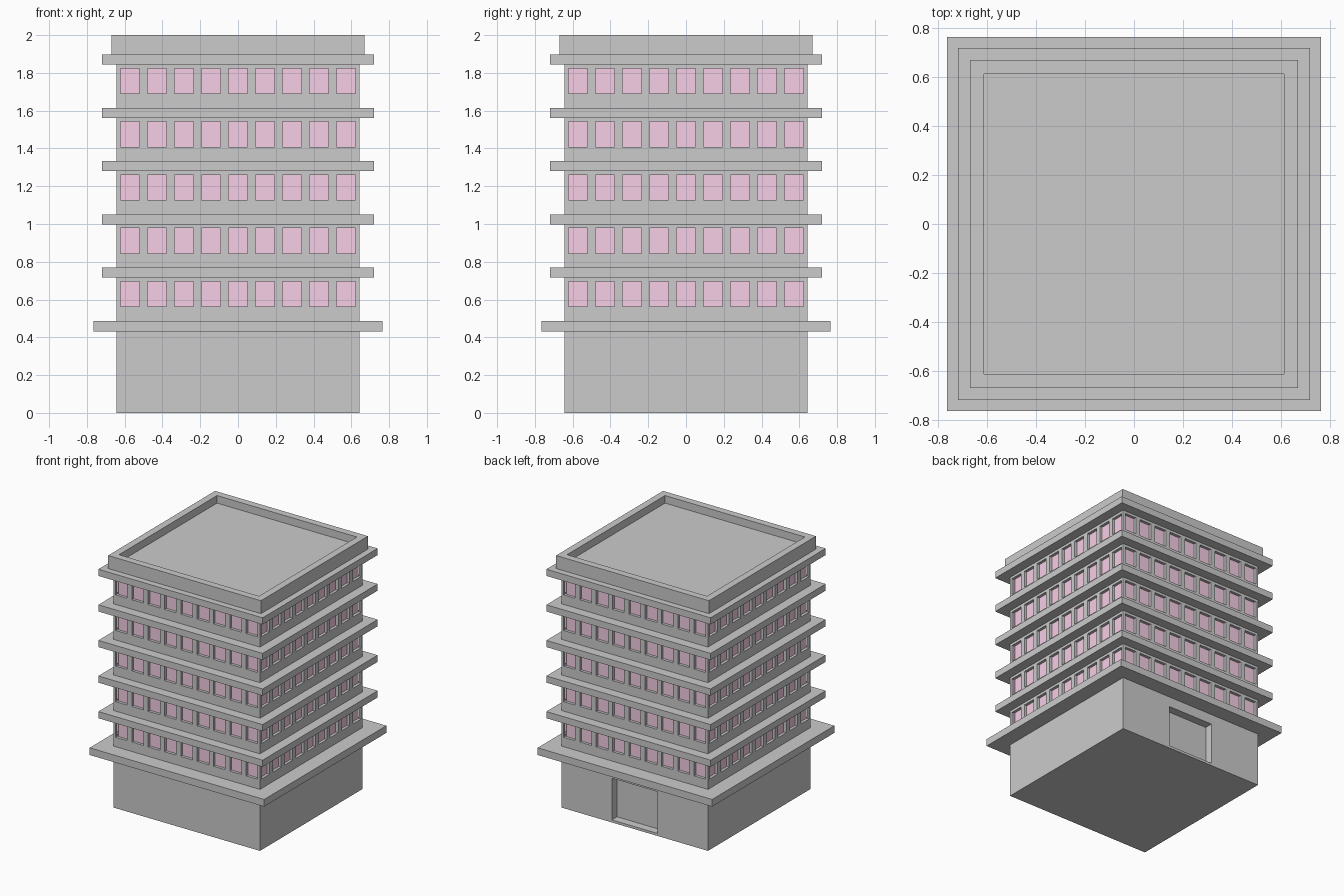
import bpy, bmesh
from mathutils import Matrix, Vector

if "Cube" in bpy.data.objects:
    bpy.data.objects.remove(bpy.data.objects["Cube"])

HALF = 0.643          # half width of the main walls
PITCH_X, PITCH_Z = 0.143, 0.282
WIN_W, WIN_H, DEPTH = 0.102, 0.134, 0.025


def add_box(bm, lo, hi, rot=Matrix()):
    lo, hi = Vector(lo), Vector(hi)
    m = rot @ Matrix.Translation((lo + hi) / 2) @ Matrix.Diagonal((*(hi - lo), 1))
    bmesh.ops.create_cube(bm, size=1, matrix=m)


def finish(name, bm, mat=None):
    bmesh.ops.recalc_face_normals(bm, faces=bm.faces)
    me = bpy.data.meshes.new(name)
    bm.to_mesh(me)
    bm.free()
    ob = bpy.data.objects.new(name, me)
    bpy.context.collection.objects.link(ob)
    if mat:
        me.materials.append(mat)
    return ob


def slab(name, half, z0, z1):
    bm = bmesh.new()
    add_box(bm, (-half, -half, z0), (half, half, z1))
    return finish(name, bm)


def window_boxes(bm, turns, y0, y1):
    # nine windows on each of five floors, on every listed side
    for t in turns:
        rot = Matrix.Rotation(t * 1.5707963268, 4, 'Z')
        for floor in range(5):
            z = 0.562 + floor * PITCH_Z
            for i in range(-4, 5):
                x = i * PITCH_X
                add_box(bm, (x - WIN_W / 2, y0, z), (x + WIN_W / 2, y1, z + WIN_H), rot)


def cut(ob, name, bm):
    cutter = finish(name, bm)
    cutter.hide_render = True
    cutter.hide_set(True)
    mod = ob.modifiers.new(name, 'BOOLEAN')
    mod.operation, mod.solver, mod.object = 'DIFFERENCE', 'EXACT', cutter


# main walls with recessed window openings and a back doorway
walls = slab("walls", HALF, 0, 1.86)
for name, turns in (("front_back_cutter", (0, 2)), ("side_cutter", (1, 3))):
    bm = bmesh.new()
    window_boxes(bm, turns, -HALF - 0.05, -HALF + DEPTH)
    cut(walls, name, bm)
bm = bmesh.new()
add_box(bm, (-0.2, HALF - 0.065, 0.02), (0.2, HALF + 0.05, 0.35))
cut(walls, "door_cutter", bm)

# tinted window panes
glass = bpy.data.materials.new("pink_glass")
glass.diffuse_color = (0.92, 0.62, 0.78, 1)
glass.use_nodes = True
glass.node_tree.nodes["Principled BSDF"].inputs["Base Color"].default_value = glass.diffuse_color
bm = bmesh.new()
window_boxes(bm, range(4), -HALF + DEPTH - 0.003, -HALF + DEPTH + 0.003)
finish("window_panes", bm, glass)

# entrance canopy and floor ledges
slab("canopy", 0.765, 0.43, 0.487)
for k in range(5):
    z = 0.716 + k * PITCH_Z
    slab(f"ledge_{k + 1}", 0.72, z, z + 0.053)

# roof parapet with sunken deck
bm = bmesh.new()
add_box(bm, (-0.67, -0.67, 1.897), (0.67, 0.67, 2.0))
bm.normal_update()
top = max(bm.faces, key=lambda f: f.calc_center_median().z)
bmesh.ops.inset_region(bm, faces=[top], thickness=0.08)
deck = bmesh.ops.extrude_discrete_faces(bm, faces=[top])["faces"][0]
bmesh.ops.translate(bm, verts=deck.verts, vec=(0, 0, -0.06))
finish("roof_parapet", bm)
